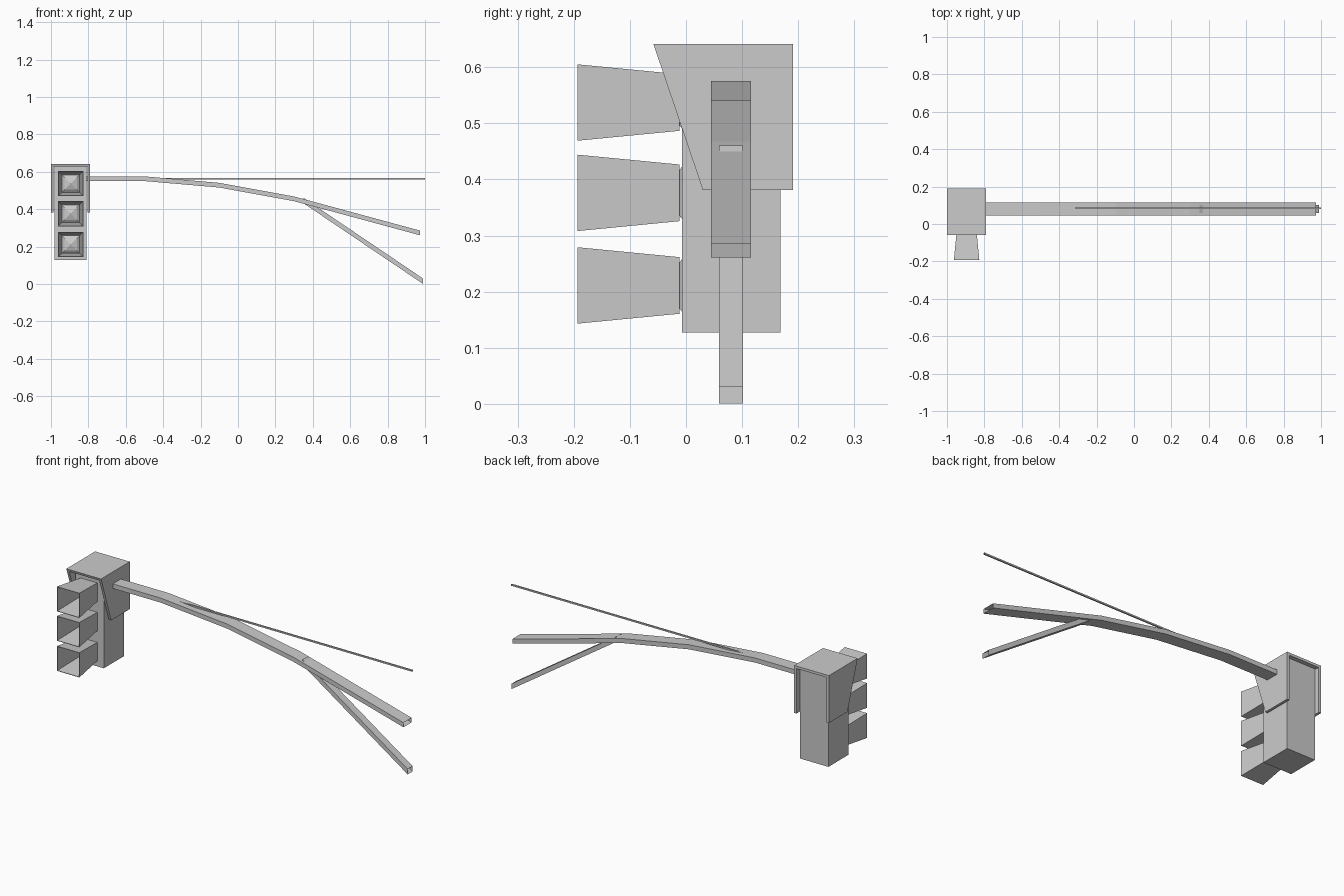
import bpy

if "Cube" in bpy.data.objects:
    bpy.data.objects.remove(bpy.data.objects["Cube"])


def make(name, verts, faces):
    me = bpy.data.meshes.new(name)
    me.from_pydata(verts, [], faces)
    me.validate()
    ob = bpy.data.objects.new(name, me)
    bpy.context.collection.objects.link(ob)
    return ob


def prism(name, profile, x0, x1):
    """Solid from a (y, z) profile extruded along x."""
    n = len(profile)
    verts = [(x, y, z) for x in (x0, x1) for y, z in profile]
    faces = [tuple(range(n))[::-1], tuple(range(n, 2 * n))]
    faces += [(i, (i + 1) % n, (i + 1) % n + n, i + n) for i in range(n)]
    return make(name, verts, faces)


def beam(name, path, yc, width, height):
    """Open-ended rectangular tube along an (x, z) path."""
    w, h = width / 2, height / 2
    verts = [(x, yc + a * w, z + b * h) for x, z in path
             for a, b in ((-1, -1), (1, -1), (1, 1), (-1, 1))]
    faces = [(4 * i + k, 4 * i + 4 + k, 4 * i + 4 + (k + 1) % 4, 4 * i + (k + 1) % 4)
             for i in range(len(path) - 1) for k in range(4)]
    return make(name, verts, [f[::-1] for f in faces])


def square(cx, y, cz, s):
    return [(cx + a * s, y, cz + b * s) for a, b in ((-1, -1), (1, -1), (1, 1), (-1, 1))]


CX = -0.895
T = 0.014

# Signal housing
prism("signal_body", [(-0.007, 0.127), (0.168, 0.127), (0.168, 0.627), (-0.007, 0.627)],
      -0.981, -0.809)

# Cover: roof and two slanted cheeks, open at front, back and bottom
cheek = [(0.03, 0.381), (0.191, 0.381), (0.191, 0.641), (-0.058, 0.641)]
prism("cover_left", cheek, -1.0, -1.0 + T)
prism("cover_right", cheek, -0.79 - T, -0.79)
prism("cover_roof", [(-0.053, 0.641 - T), (0.191, 0.641 - T), (0.191, 0.641), (-0.058, 0.641)],
      -1.0 + T, -0.79 - T)

# Three lamps: flared hollow visor and faceted lens
sides = [(k, (k + 1) % 4, (k + 1) % 4 + 4, k + 4) for k in range(4)]
for label, cz in (("top", 0.537), ("middle", 0.376), ("bottom", 0.211)):
    visor = make(label + "_visor",
                 square(CX, -0.193, cz, 0.068) + square(CX, -0.012, cz, 0.0505),
                 [f[::-1] for f in sides])
    mod = visor.modifiers.new("wall", "SOLIDIFY")
    mod.thickness = 0.004
    mod.offset = -1
    make(label + "_lens",
         square(CX, -0.006, cz, 0.048) + square(CX, -0.018, cz, 0.033) + [(CX, -0.03, cz)],
         sides + [(k + 4, (k + 1) % 4 + 4, 8) for k in range(4)])

# Curved mast arm, lower brace and thin upper rod
beam("mast_arm", [(-0.81, 0.5625), (-0.5, 0.5625), (-0.1, 0.528), (0.3, 0.455), (0.972, 0.273)],
     0.08, 0.071, 0.025)
beam("lower_brace", [(0.35, 0.446), (0.988, 0.0155)], 0.08, 0.043, 0.029)
beam("upper_rod", [(-0.42, 0.563), (1.0, 0.563)], 0.083, 0.008, 0.008)
